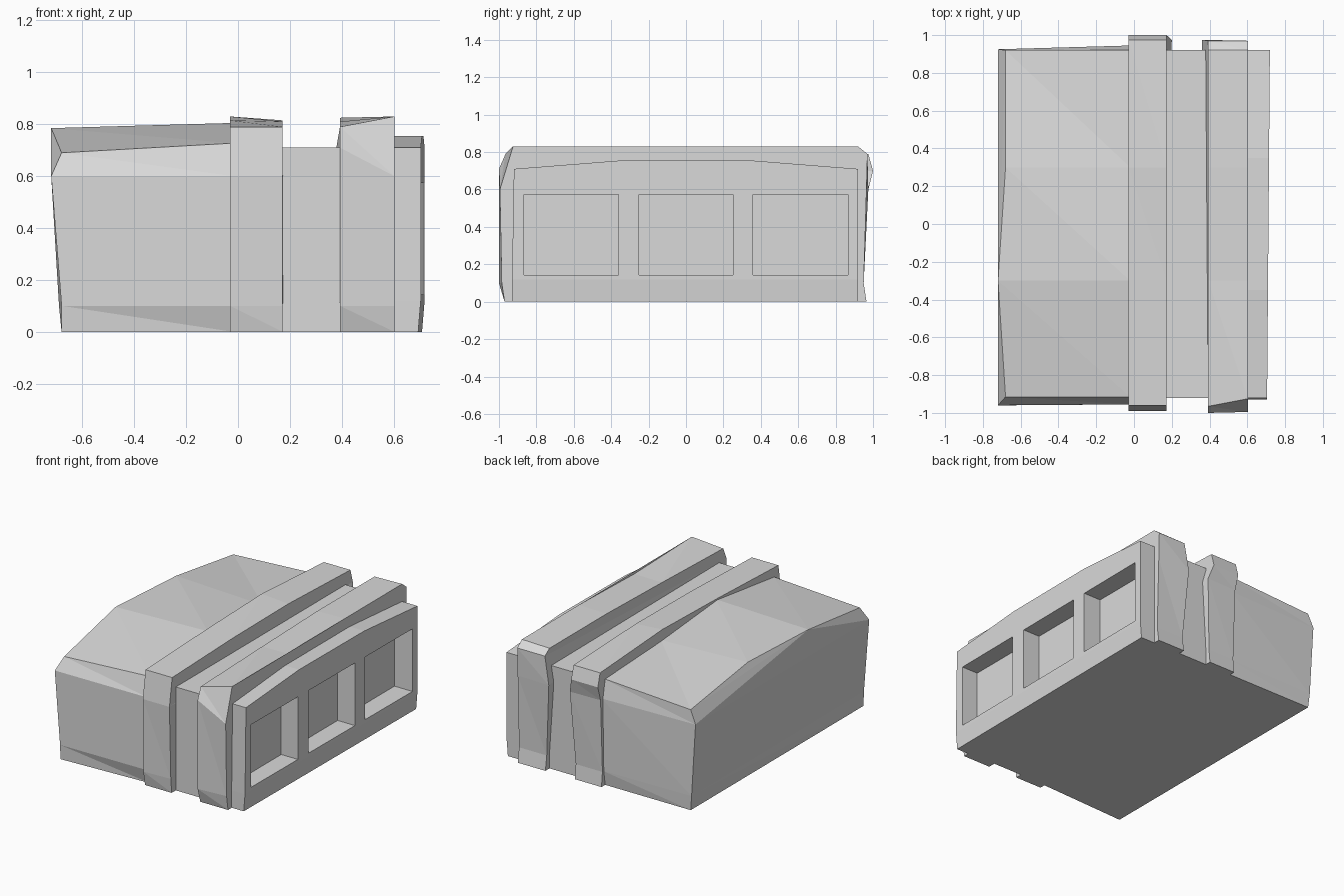
import bpy
import bmesh

cube = bpy.data.objects.get("Cube")
if cube:
    bpy.data.objects.remove(cube, do_unlink=True)

# Single stone colour
grey = bpy.data.materials.new("stone_grey")
grey.use_nodes = True
colour = (0.7, 0.7, 0.7, 1.0)
grey.diffuse_color = colour
grey.node_tree.nodes["Principled BSDF"].inputs["Base Color"].default_value = colour


def strip_caps(n):
    """Triangles in level strips, pairing the front and back of an outline."""
    tris = []
    for i in range((n - 1) // 2):
        k = n - 1 - i
        tris.append((i, k - 1, k))
        if i + 1 < k - 1:
            tris.append((i, i + 1, k - 1))
    return tris


def loft(name, left, right, left_cap=None):
    """Bridge two outlines of (x, y, z) points and cap both ends."""
    bm = bmesh.new()
    a = [bm.verts.new(p) for p in left]
    b = [bm.verts.new(p) for p in right]
    n = len(a)
    for i in range(n):
        j = (i + 1) % n
        bm.faces.new((a[i], a[j], b[i]))
        bm.faces.new((a[j], b[j], b[i]))
    for ring, cap in ((a, left_cap or strip_caps(n)), (b, strip_caps(n))):
        for tri in cap:
            bm.faces.new([ring[i] for i in tri])
    bmesh.ops.recalc_face_normals(bm, faces=bm.faces)
    mesh = bpy.data.meshes.new(name)
    bm.to_mesh(mesh)
    bm.free()
    mesh.materials.append(grey)
    obj = bpy.data.objects.new(name, mesh)
    bpy.context.collection.objects.link(obj)
    return obj


def at(x, outline):
    return [(x, y, z) for y, z in outline]


def box(name, x0, x1, y0, y1, z0, z1):
    outline = [(y0, z0), (y0, z1), (y1, z1), (y1, z0)]
    return loft(name, at(x0, outline), at(x1, outline))


# Main hall with a faceted roof and a chipped far end
hall_end = [(-0.68, -0.955, 0), (-0.68, -0.96, 0.1), (-0.72, -0.96, 0.6),
            (-0.68, -0.915, 0.69), (-0.72, -0.3, 0.785), (-0.68, 0.3, 0.78),
            (-0.68, 0.92, 0.69), (-0.72, 0.925, 0.6), (-0.69, 0.925, 0.1),
            (-0.68, 0.92, 0)]
hall_join = at(-0.02, [(-0.925, 0), (-0.955, 0.1), (-0.955, 0.6), (-0.915, 0.727),
                       (-0.3, 0.805), (0.3, 0.755), (0.92, 0.727), (0.945, 0.6),
                       (0.935, 0.1), (0.92, 0)])
end_cap = [(0, 1, 8), (0, 8, 9), (1, 2, 7), (1, 7, 8),
           (2, 4, 7), (2, 3, 4), (4, 6, 7), (4, 5, 6)]
loft("main_hall", hall_end, hall_join, end_cap)

# Recessed core between the raised bands
box("recessed_core", -0.02, 0.57, -0.92, 0.92, 0, 0.71)

# Inner raised band
inner_left = at(-0.03, [(-0.965, 0), (-0.985, 0.1), (-0.99, 0.6), (-0.96, 0.79),
                        (-0.3, 0.815), (0.3, 0.83), (0.975, 0.79), (1.0, 0.7),
                        (0.97, 0.6), (0.95, 0.1), (0.96, 0)])
inner_right = at(0.172, [(-0.965, 0), (-0.975, 0.1), (-0.99, 0.6), (-0.96, 0.79),
                         (-0.3, 0.81), (0.3, 0.815), (0.975, 0.79), (1.0, 0.7),
                         (0.975, 0.6), (0.95, 0.1), (0.96, 0)])
inner_right[8] = (0.2, 0.975, 0.6)
loft("inner_band", inner_left, inner_right)

# Outer raised band
outer_left = at(0.393, [(-0.97, 0), (-1.0, 0.1), (-1.0, 0.71), (-0.965, 0.79),
                        (-0.3, 0.81), (0.3, 0.825), (0.92, 0.825), (0.97, 0.79),
                        (0.975, 0.6), (0.95, 0.1), (0.965, 0)])
outer_right = at(0.603, [(-0.97, 0), (-0.985, 0.1), (-0.995, 0.6), (-0.925, 0.83),
                         (-0.3, 0.813), (0.3, 0.83), (0.92, 0.83), (0.97, 0.79),
                         (0.965, 0.6), (0.95, 0.1), (0.965, 0)])
outer_left[8] = (0.36, 0.975, 0.6)
outer_band = loft("outer_band", outer_left, outer_right)

# Window wall with a low arched top
wall = [(-0.93, 0), (-0.93, 0.12), (-0.92, 0.71), (-0.35, 0.755),
        (0.35, 0.755), (0.92, 0.71), (0.92, 0.12), (0.92, 0)]
wall_outer = [(0.712 + 0.008 * y - (0.01 if z == 0 else 0), y, z) for y, z in wall]
window_wall = loft("window_wall", at(0.565, wall), wall_outer)

# Three window recesses, cut through the wall into the band behind it
for y0, y1 in ((-0.865, -0.362), (-0.25, 0.25), (0.357, 0.867)):
    cutter = box("window_cutter", 0.582, 0.8, y0, y1, 0.143, 0.573)
    cutter.hide_render = True
    for target in (window_wall, outer_band):
        mod = target.modifiers.new("window_cut", 'BOOLEAN')
        mod.operation = 'DIFFERENCE'
        mod.solver = 'EXACT'
        mod.object = cutter
        bpy.context.view_layer.objects.active = target
        bpy.ops.object.modifier_apply(modifier=mod.name)
    bpy.data.objects.remove(cutter, do_unlink=True)
